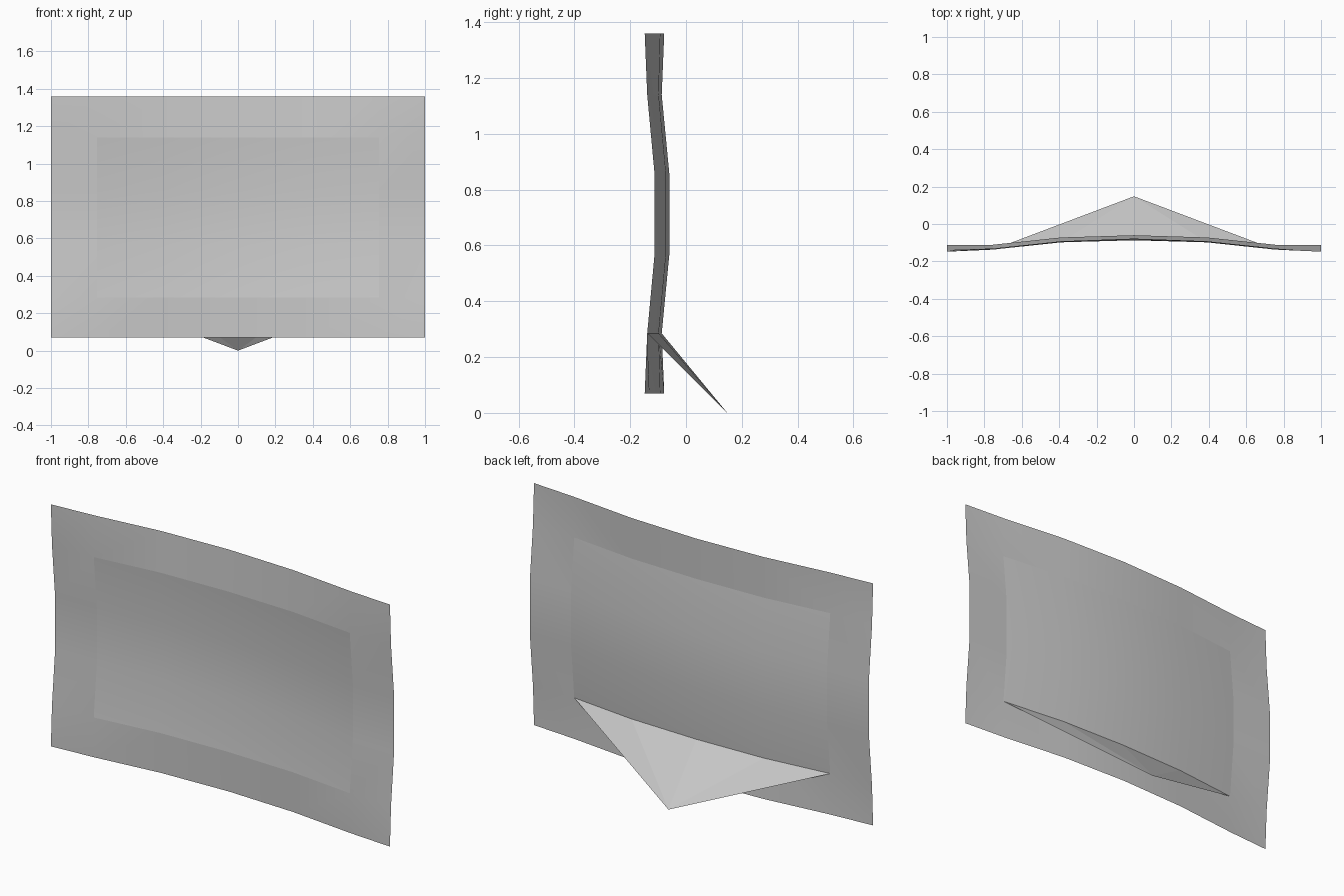
import bpy, bmesh

if "Cube" in bpy.data.objects:
    bpy.data.objects.remove(bpy.data.objects["Cube"])

# Bowed sheet: half-width stations, row heights and depth per row type
XS = [0, 0.39, 0.755, 1.0]
ZS = [0.07, 0.285, 0.565, 0.86, 1.14, 1.36]
OUTER = [-0.078, -0.092, -0.131, -0.148]
EDGE = [-0.087, -0.098, -0.137, -0.139]
MID = [-0.060, -0.072, -0.111, -0.113]
ROWS = [OUTER, EDGE, MID, MID, EDGE, OUTER]


def point(i, j):
    """Grid point: column i from -3 to 3, row j from 0 to 5."""
    x = XS[abs(i)] * (1 if i >= 0 else -1)
    return (x, ROWS[j][abs(i)], ZS[j])


def build(name, faces, smooth):
    bm = bmesh.new()
    for pts in faces:
        bm.faces.new([bm.verts.new(p) for p in pts]).smooth = smooth
    bmesh.ops.remove_doubles(bm, verts=bm.verts, dist=1e-4)
    me = bpy.data.meshes.new(name)
    bm.to_mesh(me)
    bm.free()
    ob = bpy.data.objects.new(name, me)
    bpy.context.collection.objects.link(ob)
    return ob


# Split the grid into the central panel and its surrounding border
panel, border = [], []
for i in range(-3, 3):
    for j in range(5):
        quad = [point(i, j), point(i + 1, j), point(i + 1, j + 1), point(i, j + 1)]
        inner = -2 <= i <= 1 and 1 <= j <= 3
        (panel if inner else border).append(quad)
build("inner_panel", panel, True)
build("border_frame", border, True)

# Triangular rear stand fanning from the panel's lower edge to a ground point
foot = (0, 0.148, 0)
build("rear_stand", [[point(i, 1), foot, point(i + 1, 1)] for i in range(-2, 2)], False)
